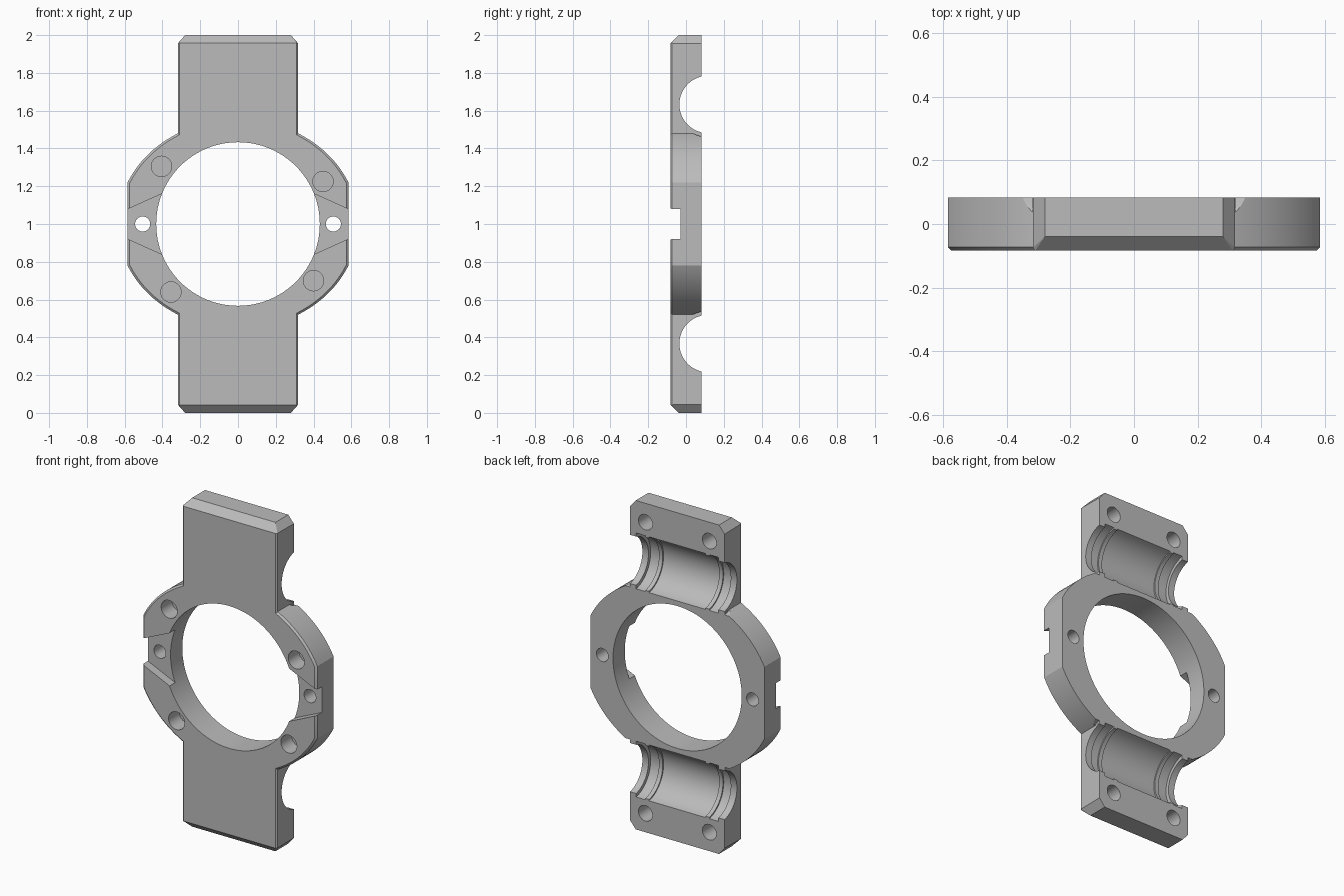
import bpy, bmesh, math
from mathutils import Matrix, Vector

cube = bpy.data.objects.get("Cube")
if cube:
    bpy.data.objects.remove(cube, do_unlink=True)

grey = bpy.data.materials.new("plain_grey")
grey.use_nodes = True
COLOR = (0.5, 0.5, 0.5, 1)
grey.diffuse_color = COLOR
grey.node_tree.nodes["Principled BSDF"].inputs["Base Color"].default_value = COLOR

T = 0.083  # half thickness


def finish(name, bm):
    bmesh.ops.recalc_face_normals(bm, faces=bm.faces)
    me = bpy.data.meshes.new(name)
    bm.to_mesh(me)
    bm.free()
    me.materials.append(grey)
    ob = bpy.data.objects.new(name, me)
    bpy.context.collection.objects.link(ob)
    return ob


def hull(name, points):
    bm = bmesh.new()
    for p in points:
        bm.verts.new(p)
    bmesh.ops.convex_hull(bm, input=bm.verts)
    bmesh.ops.dissolve_limit(bm, angle_limit=0.005, verts=bm.verts, edges=bm.edges)
    return finish(name, bm)


def rod(name, x, z, r, y0, y1, segments=32):
    """Cylinder along y between y0 and y1."""
    bm = bmesh.new()
    m = Matrix.Translation((x, (y0 + y1) / 2, z)) @ Matrix.Rotation(math.pi / 2, 4, 'X')
    bmesh.ops.create_cone(bm, cap_ends=True, segments=segments, radius1=r,
                          radius2=r, depth=y1 - y0, matrix=m)
    return finish(name, bm)


def lathe_x(name, profile, y, z, segments=96):
    """Closed turned solid along x from (x, radius) pairs."""
    bm = bmesh.new()
    rings = []
    for x, r in profile:
        angles = [2 * math.pi * i / segments for i in range(segments)]
        rings.append([bm.verts.new((x, y + r * math.cos(a), z + r * math.sin(a)))
                      for a in angles])
    for a, b in zip(rings, rings[1:]):
        for i in range(segments):
            j = (i + 1) % segments
            bm.faces.new((a[i], a[j], b[j], b[i]))
    bm.faces.new(rings[0])
    bm.faces.new(rings[-1])
    return finish(name, bm)


def combine(target, tool, operation):
    mod = target.modifiers.new(operation, 'BOOLEAN')
    mod.operation = operation
    mod.solver = 'EXACT'
    mod.object = tool
    bpy.context.view_layer.objects.active = target
    bpy.ops.object.modifier_apply(modifier=mod.name)
    bpy.data.objects.remove(tool, do_unlink=True)


# Long plate with chamfered ends
plate = []
for sx in (-1, 1):
    for sz in (-1, 1):
        for x, y, z in ((.318, T, .955), (.28, T, 1), (.28, -.04, 1),
                        (.318, -.075, .957), (.31, -T, .957)):
            plate.append((sx * x, y, 1 + sz * z))
body = hull("bearing_ring_bracket", plate)

# Round collar with flat sides and a chamfered front rim
collar = []
ts = math.acos(.585 / .637)
steps = 48
for side in (0, math.pi):
    for i in range(steps + 1):
        a = side + ts + (math.pi - 2 * ts) * i / steps
        p = Vector((.637 * math.cos(a), .554 * math.sin(a)))
        q = p * .981
        collar += [(p.x, T, 1 + p.y), (p.x, -.073, 1 + p.y), (q.x, -T, 1 + q.y)]
combine(body, hull("collar", collar), 'UNION')

# Central bore
combine(body, rod("bore", 0, 1, .433, -.3, .3, 128), 'DIFFERENCE')

# Bearing seats with retaining ridges, end lips and outer clearance
half = [(.19, .173), (.19, .165), (.215, .165), (.215, .173), (.277, .173),
        (.277, .152), (.319, .152), (.319, .173), (.65, .173)]
profile = [(-x, r) for x, r in reversed(half)] + half
for sz in (-1, 1):
    combine(body, lathe_x("seat", profile, .117, 1 + sz * .633), 'DIFFERENCE')

# Flared front slots and through holes on both sides
for sx in (-1, 1):
    slot = [(sx * x, y, 1 + sz * z) for x, z in ((.35, .184), (.65, .049))
            for y in (-.2, -.03) for sz in (-1, 1)]
    combine(body, hull("slot", slot), 'DIFFERENCE')
    combine(body, rod("pin_hole", sx * .505, 1, .04, -.3, .3), 'DIFFERENCE')
    # Blind screw holes in the back ends
    for sz in (-1, 1):
        combine(body, rod("screw_hole", sx * .215, 1 + sz * .885, .047, -.03, .2),
                'DIFFERENCE')

# Blind front pockets
for x, z in ((-.405, 1.305), (.45, 1.225), (.4, .7), (-.355, .64)):
    combine(body, rod("pocket", x, z, .054, -.2, .02), 'DIFFERENCE')

# Smooth the curved walls, keep the edges crisp
bpy.ops.object.select_all(action='DESELECT')
body.select_set(True)
bpy.context.view_layer.objects.active = body
bpy.ops.object.shade_smooth_by_angle(angle=math.radians(20))
